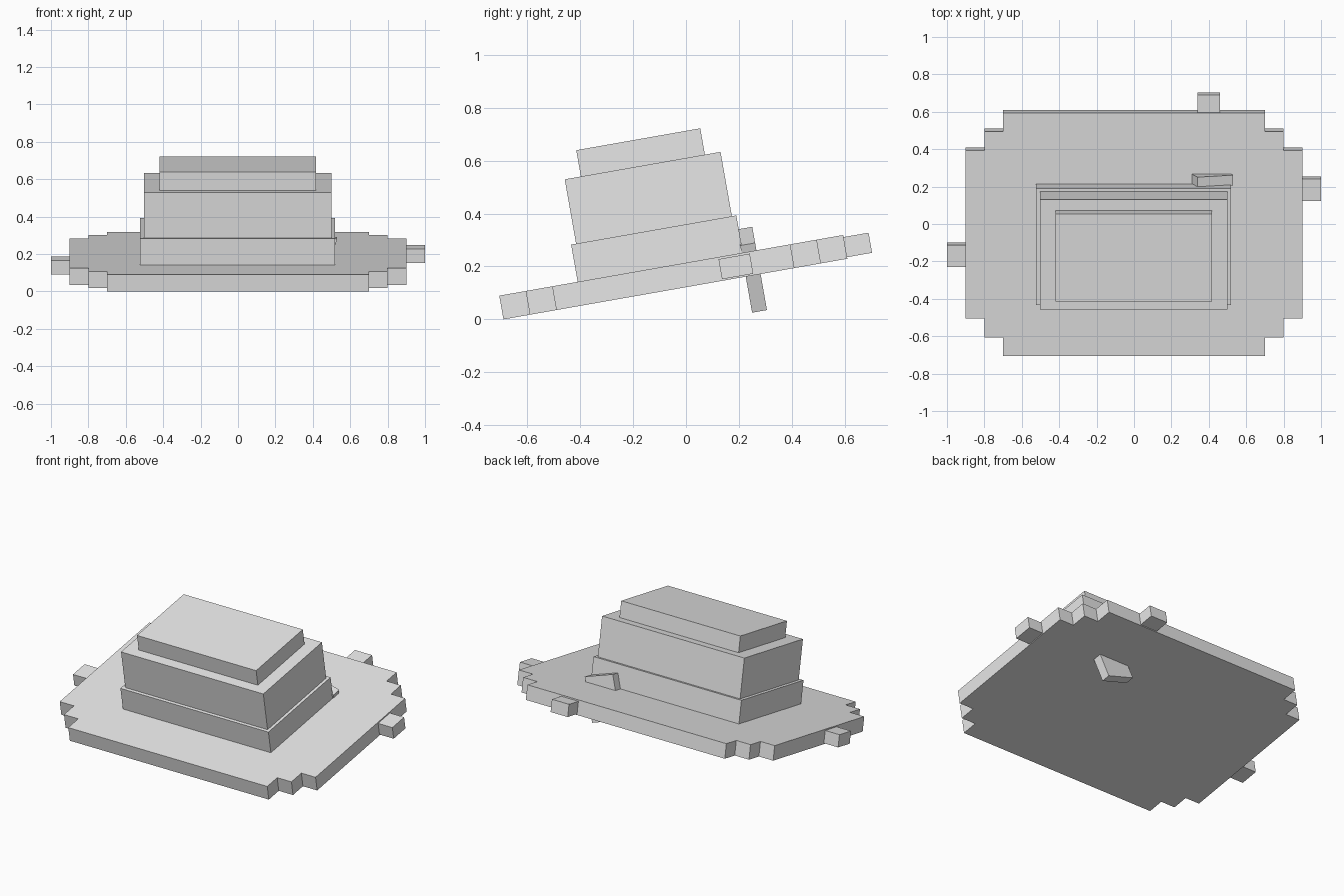
import bpy, bmesh
from math import radians
from mathutils import Matrix, Vector

cube = bpy.data.objects.get("Cube")
if cube:
    bpy.data.objects.remove(cube)

grey = bpy.data.materials.new("plain_grey")
grey.use_nodes = True
GREY = (0.8, 0.8, 0.8, 1)
grey.diffuse_color = GREY
grey.node_tree.nodes["Principled BSDF"].inputs["Base Color"].default_value = GREY

# The whole hat leans back; parts are laid out flat, then tilted about the front edge
TILT = Matrix.Translation((0, -0.69, 0)) @ Matrix.Rotation(radians(10), 4, 'X')


def finish(name, bm, local=Matrix()):
    bmesh.ops.recalc_face_normals(bm, faces=bm.faces)
    mesh = bpy.data.meshes.new(name)
    bm.to_mesh(mesh)
    bm.free()
    mesh.materials.append(grey)
    obj = bpy.data.objects.new(name, mesh)
    obj.matrix_world = TILT @ local
    bpy.context.collection.objects.link(obj)


def box(name, x, y, z, turn=0.0):
    """Box from (min, max) ranges, optionally turned about its own y axis."""
    bm = bmesh.new()
    bmesh.ops.create_cube(bm, size=1)
    bmesh.ops.scale(bm, vec=[r[1] - r[0] for r in (x, y, z)], verts=bm.verts)
    centre = Vector([sum(r) / 2 for r in (x, y, z)])
    finish(name, bm, Matrix.Translation(centre) @ Matrix.Rotation(radians(turn), 4, 'Y'))


# Brim: stepped outline, extruded upward
THICK, DEPTH, STEP = 0.091, 1.32, 0.1015
half = [(0.7, 0), (0.7, STEP), (0.8, STEP), (0.8, 2 * STEP), (0.9, 2 * STEP)]
half += [(x, DEPTH - y) for x, y in reversed(half)]
outline = half + [(-x, y) for x, y in reversed(half)]
bm = bmesh.new()
base = bm.faces.new([bm.verts.new((x, y, 0)) for x, y in outline])
top = bmesh.ops.extrude_face_region(bm, geom=[base])["geom"]
bmesh.ops.translate(bm, vec=(0, 0, THICK),
                    verts=[v for v in top if isinstance(v, bmesh.types.BMVert)])
finish("brim", bm)

# Small tabs sticking out of the brim edge
TAB = (0.006, 0.083)
box("right_brim_tab", (-1, -0.89), (0.482, 0.6), TAB)
box("left_brim_tab", (0.89, 1), (0.84, 0.96), TAB)
box("back_brim_tab", (0.34, 0.46), (1.31, 1.416), TAB)

# Crown: band and two tiers
box("hat_band", (-0.523, 0.518), (0.301, 0.935), (0.08, 0.234))
box("crown", (-0.502, 0.499), (0.32, 0.918), (0.22, 0.481))
box("crown_top", (-0.42, 0.418), (0.382, 0.858), (0.47, 0.582))

# Slanted tag passing through the brim behind the band
box("tag", (0.293, 0.493), (0.93, 0.987), (-0.114, 0.157), turn=18)
